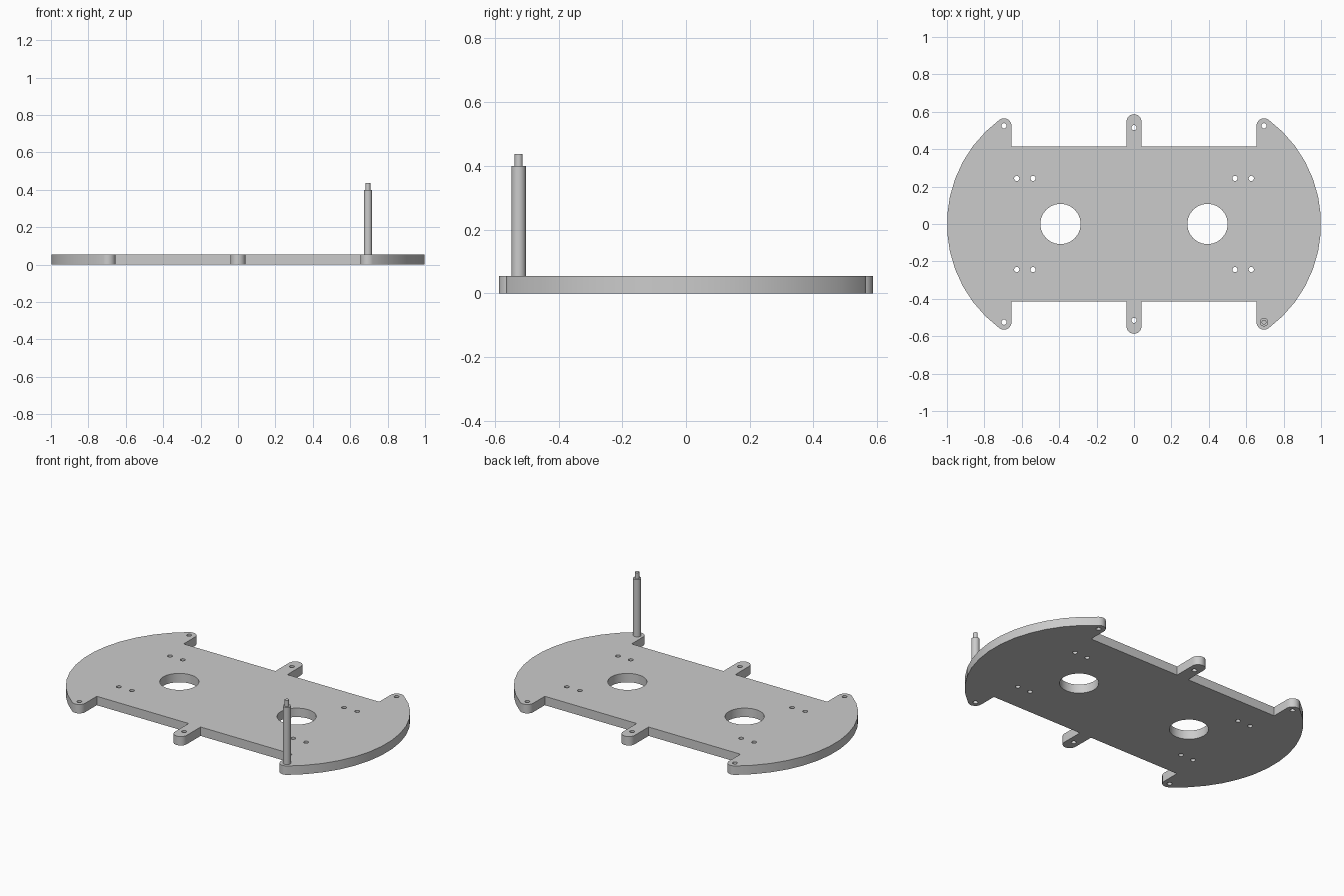
import bpy
import bmesh
from math import cos, sin, radians, atan2, hypot, tau

cube = bpy.data.objects.get("Cube")
if cube:
    bpy.data.objects.remove(cube, do_unlink=True)

THICK = 0.054
TIP = (0.695, 0.525)      # centre of each rounded corner tip
TIP_R = 0.04
ARC_C = 0.306             # centre of the big end arc
ARC_R = 1 - ARC_C
BODY_Y = 0.415
TAB_Y = 0.547

grey = bpy.data.materials.new("plain grey")
grey.use_nodes = True
colour = (0.6, 0.6, 0.6, 1)
grey.diffuse_color = colour
grey.node_tree.nodes["Principled BSDF"].inputs["Base Color"].default_value = colour


def arc(cx, cy, r, start, end, n):
    """Points along an arc, angles in radians."""
    return [(cx + r * cos(start + (end - start) * i / n),
             cy + r * sin(start + (end - start) * i / n)) for i in range(n + 1)]


def circle(cx, cy, r, n):
    return arc(cx, cy, r, 0, tau, n)[:-1]


def finish(bm, name):
    bmesh.ops.recalc_face_normals(bm, faces=bm.faces[:])
    mesh = bpy.data.meshes.new(name)
    bm.to_mesh(mesh)
    bm.free()
    mesh.materials.append(grey)
    obj = bpy.data.objects.new(name, mesh)
    bpy.context.collection.objects.link(obj)
    bpy.ops.object.select_all(action='DESELECT')
    obj.select_set(True)
    bpy.context.view_layer.objects.active = obj
    bpy.ops.object.shade_smooth_by_angle(angle=radians(30))
    return obj


def plate(name, loops, height):
    """Flat plate: the first loop is the outline, the others are holes."""
    bm = bmesh.new()
    edges = []
    for pts in loops:
        vs = [bm.verts.new((x, y, 0)) for x, y in pts]
        edges += [bm.edges.new((a, b)) for a, b in zip(vs, vs[1:] + vs[:1])]
    bmesh.ops.triangle_fill(bm, edges=edges, use_beauty=True, normal=(0, 0, 1))
    top = bmesh.ops.extrude_face_region(bm, geom=bm.faces[:])["geom"]
    bmesh.ops.translate(bm, vec=(0, 0, height),
                        verts=[v for v in top if isinstance(v, bmesh.types.BMVert)])
    return finish(bm, name)


def lathe(name, x, y, profile, n=24):
    """Solid of revolution from (radius, z) pairs."""
    bm = bmesh.new()
    rings = [[bm.verts.new((px, py, z)) for px, py in circle(x, y, r, n)]
             for r, z in profile]
    for low, high in zip(rings, rings[1:]):
        for i in range(n):
            j = (i + 1) % n
            bm.faces.new((low[i], low[j], high[j], high[i]))
    bm.faces.new(rings[0][::-1])
    bm.faces.new(rings[-1])
    return finish(bm, name)


# Outline of the right half, from the back tab round to the front tab
join = atan2(TIP[1], TIP[0] - ARC_C)
upper = arc(0, TAB_Y, TIP_R, radians(90), 0, 6)[1:]
upper += [(TIP_R, BODY_Y), (TIP[0] - TIP_R, BODY_Y)]
upper += arc(*TIP, TIP_R, radians(180), join, 9)[:-1]
lower = [(x, -y) for x, y in reversed(upper)]
right = upper + arc(ARC_C, 0, ARC_R, join, -join, 13) + lower
left = [(-x, -y) for x, y in right]
outline = right + [(0, -TAB_Y - TIP_R)] + left + [(0, TAB_Y + TIP_R)]

# Motor openings and screw holes
holes = []
for sx in (1, -1):
    holes.append(circle(sx * 0.393, 0, 0.108, 24))
    holes.append(circle(0, sx * 0.515, 0.014, 16))
    for sy in (1, -1):
        holes.append(circle(sx * TIP[0], sy * TIP[1], 0.014, 16))
        for x in (0.54, 0.627):
            holes.append(circle(sx * x, sy * 0.244, 0.014, 16))

plate("base_plate", [outline] + holes, THICK)

# Standoff with a thinner pin on top
lathe("standoff_post", TIP[0], -TIP[1], [(0.0225, THICK), (0.0225, 0.4)])
lathe("standoff_pin", TIP[0], -TIP[1], [(0.0125, 0.4), (0.0125, 0.437)])
